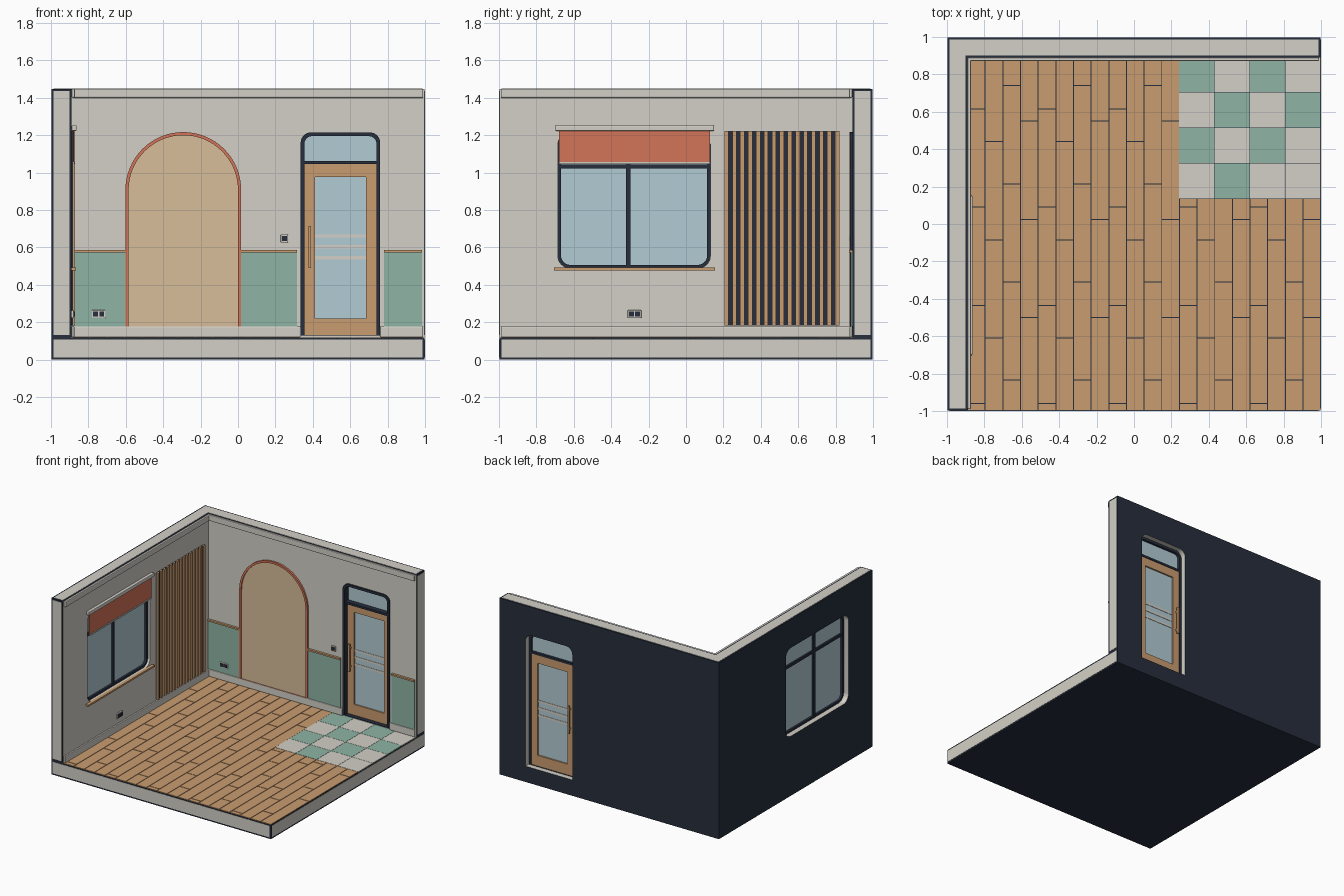
import bpy, bmesh, math
from mathutils import Matrix, Vector

if "Cube" in bpy.data.objects:
    bpy.data.objects.remove(bpy.data.objects["Cube"], do_unlink=True)


def material(name, *rgb):
    lin = [((c / 255 + 0.055) / 1.055) ** 2.4 for c in rgb] + [1]
    m = bpy.data.materials.new(name)
    m.use_nodes = True
    m.diffuse_color = lin
    m.node_tree.nodes["Principled BSDF"].inputs["Base Color"].default_value = lin
    return m


NAVY = material("navy", 38, 46, 60)
CREAM = material("cream", 212, 208, 199)
WOOD = material("wood", 201, 156, 112)
CORAL = material("terracotta", 212, 117, 89)
SAGE = material("sage", 142, 180, 163)
GLASS = material("glass", 178, 203, 212)
TAN = material("tan", 215, 189, 155)

E, TOP, FLOOR, IN, EDGE = 0.998, 1.448, 0.12, 0.89, 0.012


# Surface frames: u and v run along the surface, w points out of it into the room
def frame(origin, u, v, w):
    return Matrix.Translation(origin) @ Matrix((u, v, w)).transposed().to_4x4()


X, Y, Z = Vector((1, 0, 0)), Vector((0, 1, 0)), Vector((0, 0, 1))
BACK = frame((0, IN, 0), X, Z, -Y)
SIDE = frame((-IN, 0, 0), Y, Z, X)
GROUND = frame((0, 0, 0), X, Y, Z)


def finish(name, bm, mats, smooth=False):
    bmesh.ops.recalc_face_normals(bm, faces=bm.faces)
    me = bpy.data.meshes.new(name)
    bm.to_mesh(me)
    bm.free()
    for m in mats:
        me.materials.append(m)
    ob = bpy.data.objects.new(name, me)
    bpy.context.collection.objects.link(ob)
    if smooth:
        bpy.ops.object.select_all(action='DESELECT')
        ob.select_set(True)
        bpy.context.view_layer.objects.active = ob
        bpy.ops.object.shade_smooth_by_angle(angle=math.radians(35))
    return ob


def blocks(name, fr, boxes, mat, bevel=0):
    """Boxes given as (u0, u1, v0, v1, w0, w1), joined in one object."""
    bm = bmesh.new()
    for u0, u1, v0, v1, w0, w1 in boxes:
        mid = Vector((u0 + u1, v0 + v1, w0 + w1)) / 2
        size = Matrix.Diagonal((u1 - u0, v1 - v0, w1 - w0, 1))
        bmesh.ops.create_cube(bm, size=1, matrix=fr @ Matrix.Translation(mid) @ size)
    ob = finish(name, bm, [mat])
    if bevel:
        mod = ob.modifiers.new("bevel", 'BEVEL')
        mod.width, mod.segments = bevel, 2
    return ob


def rrect(u0, u1, v0, v1, low=0, high=0, seg=8):
    """Rectangle outline with rounded lower and upper corners."""
    pts = []
    for u, v, su, sv, r, a in ((u0, v0, 1, 1, low, 180), (u1, v0, -1, 1, low, 270),
                               (u1, v1, -1, -1, high, 0), (u0, v1, 1, -1, high, 90)):
        for i in range(seg + 1 if r else 1):
            t = math.radians(a + 90 * i / seg)
            pts.append((u + su * r + r * math.cos(t), v + sv * r + r * math.sin(t))
                       if r else (u, v))
    return pts


def panel(name, fr, loops, w0, w1, mats, rule=None):
    """Extruded outline; further loops inside it become holes."""
    cu = bpy.data.curves.new(name, 'CURVE')
    cu.dimensions, cu.fill_mode, cu.extrude = '2D', 'BOTH', (w1 - w0) / 2
    for loop in loops:
        sp = cu.splines.new('POLY')
        sp.points.add(len(loop) - 1)
        for p, (u, v) in zip(sp.points, loop):
            p.co = (u, v, 0, 1)
        sp.use_cyclic_u = True
    tmp = bpy.data.objects.new(name, cu)
    bpy.context.collection.objects.link(tmp)
    dg = bpy.context.evaluated_depsgraph_get()
    me = bpy.data.meshes.new_from_object(tmp.evaluated_get(dg))
    bm = bmesh.new()
    bm.from_mesh(me)
    bpy.data.objects.remove(tmp)
    bpy.data.curves.remove(cu)
    bpy.data.meshes.remove(me)
    bmesh.ops.remove_doubles(bm, verts=bm.verts, dist=1e-5)
    bmesh.ops.recalc_face_normals(bm, faces=bm.faces)
    for f in bm.faces:
        f.material_index = rule(f) if rule else 0
    bmesh.ops.transform(bm, verts=bm.verts, matrix=fr @ Matrix.Translation((0, 0, (w0 + w1) / 2)))
    return finish(name, bm, mats, True)


# Base slab with pale inset plates on the two open sides
blocks("base_slab", GROUND, [(-E, E, -E, E, 0, 0.115)], NAVY)
blocks("base_front_plate", GROUND, [(-E + EDGE, E - EDGE, -1, -E, EDGE, 0.107)], CREAM)
blocks("base_right_plate", GROUND, [(E, 1, -E + EDGE, E - EDGE, EDGE, 0.107)], CREAM)


# Walls: pale room face and reveals, dark outside and rims
def wall_rule(u0, u1):
    def rule(f):
        c, n = f.calc_center_median(), f.normal
        if abs(n.z) > 0.5:
            return 1 if n.z > 0 else 0
        inside = u0 + 0.01 < c.x < u1 - 0.01 and FLOOR + 0.005 < c.y < TOP - 0.01
        return 1 if inside else 0
    return rule


DOOR = (0.335, 0.76, 0.13, 1.215, 0, 0.055)
WINDOW = (-0.685, 0.13, 0.49, 1.215, 0.065, 0.065)
panel("back_wall", BACK, [rrect(-E, E, 0.115, TOP), rrect(*DOOR)],
      IN - E, 0, [NAVY, CREAM], wall_rule(-E, E))
panel("left_wall", SIDE, [rrect(-E, IN, 0.115, TOP), rrect(*WINDOW)],
      IN - E, 0, [NAVY, CREAM], wall_rule(-E, IN))
o, i = E - EDGE, IN + EDGE
panel("wall_top_plate", GROUND, [[(-o, -o), (-i, -o), (-i, i), (o, i), (o, o), (-o, o)]],
      TOP, TOP + 0.002, [CREAM])
blocks("left_wall_end_plate", GROUND, [(-o, -i, -1, -E, 0.132, TOP - EDGE)], CREAM)
blocks("back_wall_end_plate", GROUND, [(E, 1, i, o, 0.132, TOP - EDGE)], CREAM)

# Crown and skirting
blocks("crown_back", BACK, [(-IN, 0.99, 1.4, TOP, 0, 0.018)], CREAM, 0.006)
blocks("crown_left", SIDE, [(-0.99, IN, 1.4, TOP, 0, 0.018)], CREAM, 0.006)
blocks("skirting_back", BACK, [(-IN, 0.335, FLOOR, 0.178, 0, 0.015),
                               (0.76, 0.99, FLOOR, 0.178, 0, 0.015)], CREAM, 0.005)
blocks("skirting_left", SIDE, [(-0.99, IN, FLOOR, 0.178, 0, 0.015)], CREAM, 0.005)

# Floorboards with staggered joints, leaving room for the tiled corner
TX, TY, GAP = 0.24, 0.135, 0.0025
planks = []
cols, pitch, length = 20, (E + IN) / 20, 0.525
first_joint = (0.615, 0.44, 0.74, 0.55)
for c in range(cols):
    x0, x1 = -IN + c * pitch, -IN + (c + 1) * pitch
    end = TY if x0 > TX - 0.02 else IN
    joints = [first_joint[c % 4] - k * length for k in range(4)]
    ys = [end] + [j for j in joints if -E < j < end] + [-E]
    for y1, y0 in zip(ys, ys[1:]):
        planks.append((x0 + GAP, x1 - GAP, y0 + GAP, y1 - GAP, 0.113, FLOOR))
blocks("floorboards", GROUND, planks, WOOD)

# Checkered tiles by the door
tiles = {0: [], 1: []}
tw = (E - TX) / 4
for r in range(4):
    for c in range(4):
        x, y = TX + c * tw, TY + r * tw
        green = (r + c) % 2 == 1 and (r, c) != (0, 3)
        tiles[green].append((x + 0.001, x + tw - 0.001, y + 0.001, y + tw - 0.001, 0.113, FLOOR))
blocks("pale_tiles", GROUND, tiles[0], CREAM)
blocks("green_tiles", GROUND, tiles[1], SAGE)

# Arch niche
panel("arch_panel", BACK, [rrect(-0.585, 0.0, 0.178, 1.2, 0, 0.2925, 16)], 0, 0.006, [TAN])
panel("arch_trim", BACK, [rrect(-0.602, 0.017, 0.178, 1.217, 0, 0.3095, 16),
                          rrect(-0.585, 0.0, 0.178, 1.2, 0, 0.2925, 16)], 0, 0.015, [CORAL])

# Wainscot panels and rail
spans = ((-IN, -0.602), (0.017, 0.315), (0.78, 0.985))
blocks("wainscot", BACK, [(a, b, 0.178, 0.573, 0, 0.008) for a, b in spans], SAGE)
blocks("wainscot_rail", BACK, [(a, b, 0.573, 0.586, 0, 0.018) for a, b in spans], WOOD)

# Door with transom light
panel("door_frame", BACK, [rrect(*DOOR), rrect(0.355, 0.74, 0.133, 1.195, 0, 0.04)],
      -0.065, 0.012, [NAVY])
blocks("door_transom_bar", BACK, [(0.35, 0.745, 1.045, 1.062, -0.065, 0.008)], NAVY)
panel("transom_glass", BACK, [rrect(0.35, 0.745, 1.06, 1.2, 0, 0.04)], -0.045, -0.035, [GLASS])
panel("door_leaf", BACK, [rrect(0.355, 0.74, 0.13, 1.046), rrect(0.413, 0.685, 0.22, 0.977)],
      -0.06, -0.025, [WOOD])
blocks("door_glass", BACK, [(0.41, 0.688, 0.218, 0.98, -0.047, -0.037)], GLASS)
blocks("door_glass_stripes", BACK, [(0.413, 0.685, z, z + 0.017, -0.05, -0.034)
                                    for z in (0.537, 0.595, 0.653)], CREAM)
blocks("door_handles", BACK, [(0.377, 0.391, 0.49, 0.715, -0.01, 0.004),
                              (0.377, 0.391, 0.49, 0.715, -0.09, -0.076)]
       + [(0.379, 0.389, z, z + 0.012, -0.078, -0.008) for z in (0.52, 0.675)], WOOD)

# Window with frame, bars, sill and roller blind
panel("window_frame", SIDE, [rrect(*WINDOW), rrect(-0.668, 0.113, 0.507, 1.198, 0.05, 0.05)],
      -0.065, -0.02, [NAVY])
blocks("window_bars", SIDE, [(-0.32, -0.298, 0.5, 1.205, -0.062, -0.022),
                             (-0.675, 0.12, 1.022, 1.044, -0.062, -0.022)], NAVY)
panel("window_glass", SIDE, [rrect(-0.675, 0.12, 0.5, 1.205, 0.055, 0.055)],
      -0.048, -0.038, [GLASS])
blocks("window_sill", SIDE, [(-0.705, 0.155, 0.478, 0.492, 0, 0.025)], WOOD)
blocks("blind_cloth", SIDE, [(-0.678, 0.128, 1.055, 1.23, 0.008, 0.014)], CORAL)
blocks("blind_bottom_bar", SIDE, [(-0.678, 0.128, 1.046, 1.058, 0.005, 0.017)], CREAM)
blocks("blind_header", SIDE, [(-0.698, 0.15, 1.223, 1.253, 0, 0.027)], CREAM, 0.005)

# Slatted wall panel
blocks("slat_backing", SIDE, [(0.205, 0.82, 0.183, 1.222, 0, 0.007)], NAVY)
n, w = 15, 0.023
step = (0.82 - 0.205 - w) / (n - 1)
blocks("slats", SIDE, [(0.205 + k * step, 0.205 + k * step + w, 0.183, 1.224, 0.003, 0.019)
                       for k in range(n)], WOOD)


# Sockets and switch
def outlet(name, fr, u, v, count):
    half = 0.02 + 0.0165 * (count - 1)
    blocks(name + "_plate", fr, [(u - half, u + half, v - 0.021, v + 0.021, 0, 0.012)], CREAM, 0.003)
    mids = [u + 0.033 * (k - (count - 1) / 2) for k in range(count)]
    blocks(name + "_inserts", fr, [(m - 0.013, m + 0.013, v - 0.013, v + 0.013, 0.004, 0.015)
                                   for m in mids], NAVY)


outlet("back_socket", BACK, -0.745, 0.244, 2)
outlet("left_socket", SIDE, -0.275, 0.244, 2)
outlet("light_switch", BACK, 0.248, 0.648, 1)
